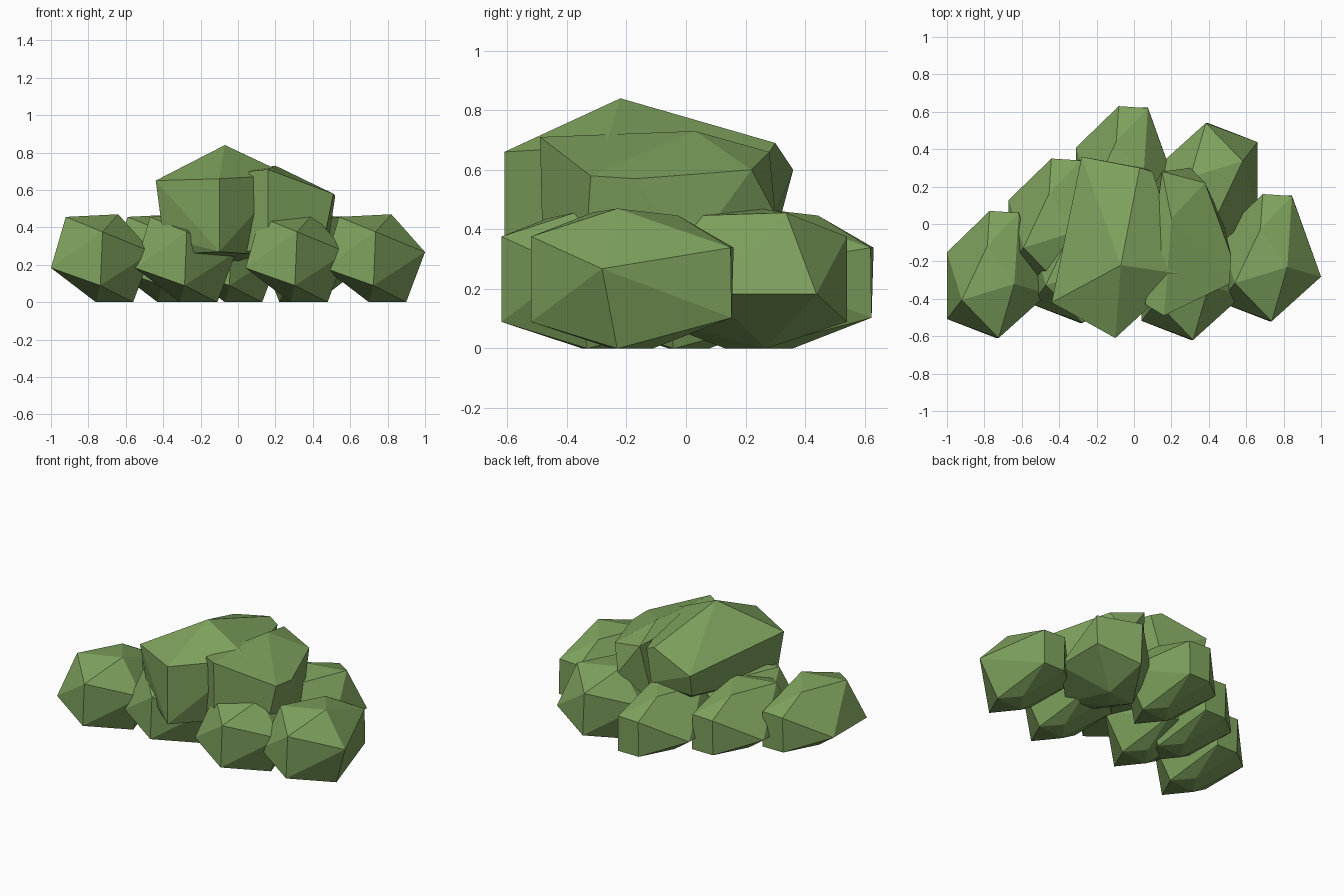
import bpy
import bmesh
from math import pi
from mathutils import Matrix, Vector

default_cube = bpy.data.objects.get("Cube")
if default_cube:
    bpy.data.objects.remove(default_cube, do_unlink=True)

# Single leaf colour
leaf = bpy.data.materials.new("leaf_green")
leaf.use_nodes = True
leaf_colour = (0.21, 0.36, 0.11, 1)
leaf.diffuse_color = leaf_colour
shader = leaf.node_tree.nodes["Principled BSDF"]
shader.inputs["Base Color"].default_value = leaf_colour
shader.inputs["Roughness"].default_value = 1


def faceted_clump(name, corners):
    """Flat-shaded convex clump wrapped around a few corner points."""
    bm = bmesh.new()
    for corner in corners:
        bm.verts.new(corner)
    hull = bmesh.ops.convex_hull(bm, input=bm.verts[:])
    loose = [v for v in set(hull["geom_interior"] + hull["geom_unused"])
             if isinstance(v, bmesh.types.BMVert)]
    if loose:
        bmesh.ops.delete(bm, geom=loose, context="VERTS")
    bmesh.ops.dissolve_limit(bm, angle_limit=pi / 30, verts=bm.verts[:], edges=bm.edges[:])
    bmesh.ops.recalc_face_normals(bm, faces=bm.faces[:])
    mesh = bpy.data.meshes.new(name)
    bm.to_mesh(mesh)
    bm.free()
    mesh.materials.append(leaf)
    clump = bpy.data.objects.new(name, mesh)
    bpy.context.collection.objects.link(clump)
    return clump


# Shared shape of the low clumps, in half-width, half-depth and height units
low_shape = [
    (.15, -1, .8), (.1, -1, .19),                       # front edge
    (1.25, -.3, .57), (.83, -.15, 0),                   # left side
    (.5, -.15, 1), (-.67, -.4, .97), (-.1, .45, .95),   # crown
    (.6, .97, .72), (.6, .98, .22),                     # back edges
    (-.05, 1, .72), (-.05, .98, .22),
    (-1, -.7, .39), (-1, .35, .39),                     # right side
    (0, -.2, 0), (.4, .2, 0),                           # underside
]
clump_size = Matrix.Diagonal(Vector((.24, .34, .47)))

# Ring of low clumps: position and turn
low_clumps = {
    "right_clump": (-.76, -.27, 0),
    "front_right_clump": (-.31, -.19, 0),
    "front_left_clump": (.28, -.28, 0),
    "left_clump": (.7, -.18, 0),
    "back_left_clump": (.42, .2, pi),
    "back_clump": (-.07, .29, 0),
    "back_right_clump": (-.43, .01, 0),
}
for name, (x, y, turn) in low_clumps.items():
    clump = faceted_clump(name, [clump_size @ Vector(p) for p in low_shape])
    clump.location = (x, y, 0)
    clump.rotation_euler.z = turn

# Large crown clump
faceted_clump("crown_clump", [
    (-.07, -.22, .84),
    (-.44, -.42, .65), (-.1, -.61, .66), (.09, -.45, .67), (.27, -.27, .68),
    (.1, .28, .66), (.03, .3, .69), (-.28, .36, .6),
    (-.4, -.4, .35), (-.28, -.45, .26), (-.1, -.61, .27), (.04, -.43, .26),
    (.2, -.2, .27), (.05, .3, .45), (-.27, .32, .45), (0, 0, .22),
])

# Smaller crown clump on the left shoulder
faceted_clump("shoulder_clump", [
    (.16, -.49, .71), (.06, -.43, .7), (.2, .03, .73),
    (.51, -.32, .58), (.52, -.17, .57), (.38, .22, .6), (.15, .28, .66),
    (.16, -.48, .28), (.03, -.4, .27), (.45, -.34, .28),
    (.48, 0, .3), (.3, .3, .45), (.1, .2, .25),
])
